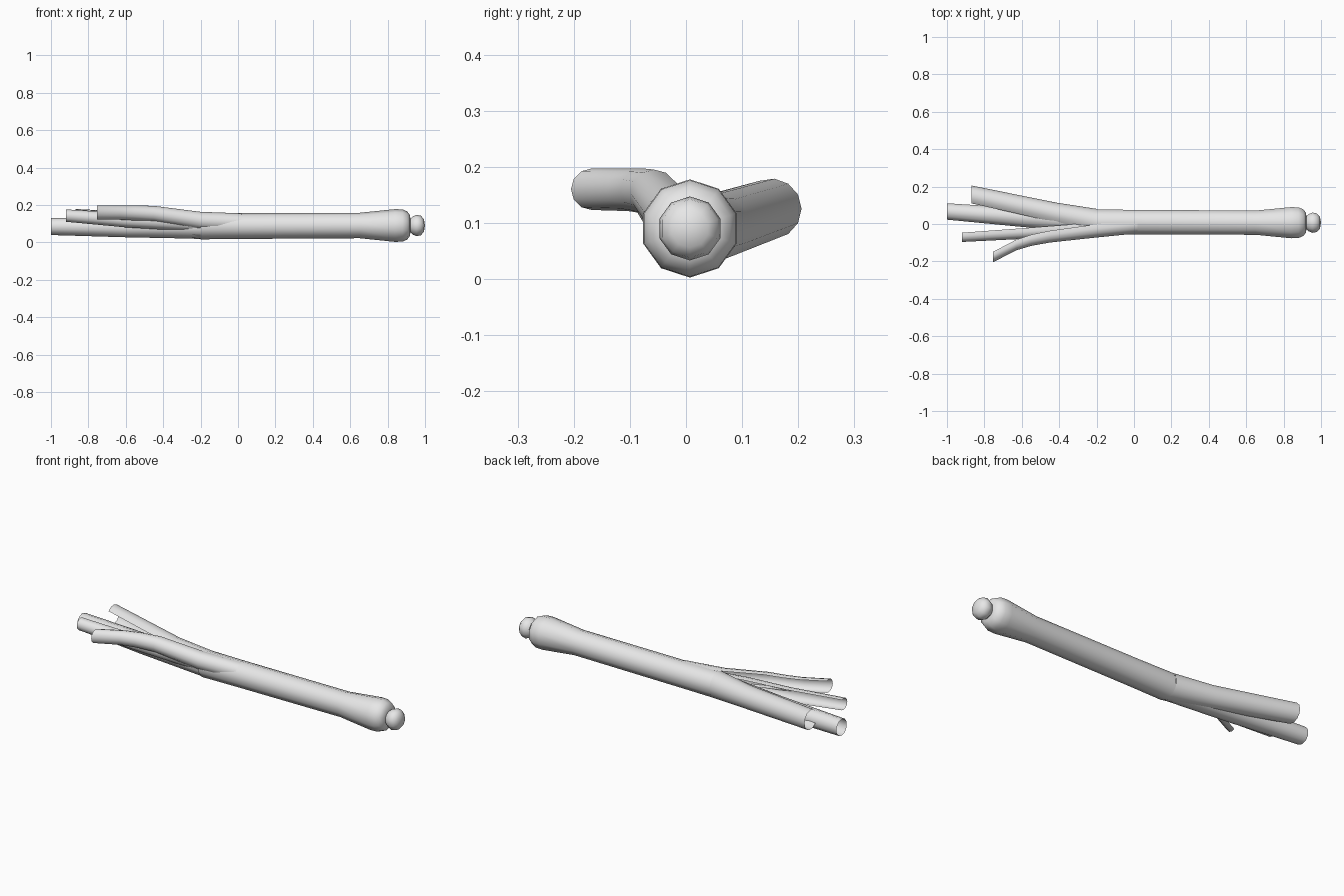
import bpy
from math import sin, cos, radians

cube = bpy.data.objects.get("Cube")
if cube:
    bpy.data.objects.remove(cube, do_unlink=True)

grey = bpy.data.materials.new("pale grey")
grey.use_nodes = True
colour = (0.8, 0.8, 0.8, 1)
grey.diffuse_color = colour
grey.node_tree.nodes["Principled BSDF"].inputs["Base Color"].default_value = colour


def loft(name, stations, sides=10, middle=90, sweep=360):
    """Skin rings (x, y, z, radius) along x; a sweep under 360 leaves a slit."""
    closed = sweep == 360
    count = sides if closed else sides + 1
    start = middle if closed else middle - sweep / 2
    verts, faces = [], []
    for x, y, z, r in stations:
        for i in range(count):
            a = radians(start + sweep * i / sides)
            verts.append((x, y + r * cos(a), z + r * sin(a)))
    for s in range(len(stations) - 1):
        for i in range(sides):
            j = (i + 1) % count
            a, b = s * count, (s + 1) * count
            faces.append((a + i, a + j, b + j, b + i))
    mesh = bpy.data.meshes.new(name)
    mesh.from_pydata(verts, [], faces)
    mesh.materials.append(grey)
    obj = bpy.data.objects.new(name, mesh)
    bpy.context.collection.objects.link(obj)
    bpy.ops.object.select_all(action="DESELECT")
    obj.select_set(True)
    bpy.context.view_layer.objects.active = obj
    bpy.ops.object.mode_set(mode="EDIT")
    bpy.ops.mesh.select_all(action="SELECT")
    bpy.ops.mesh.remove_doubles(threshold=0.0005)
    bpy.ops.mesh.normals_make_consistent(inside=False)
    bpy.ops.object.mode_set(mode="OBJECT")
    bpy.ops.object.shade_smooth_by_angle(angle=radians(50))
    return obj


def turned(profile, y=0.007, z=0.09):
    return [(x, y, z, r) for x, r in profile]


# Long stem swelling into the bulb
loft("stem_and_bulb", [(-0.2, 0.01, 0.087, 0.071), (0, 0.01, 0.087, 0.069)] + turned([
    (0.65, 0.068), (0.84, 0.0875), (0.88, 0.086), (0.905, 0.075),
    (0.92, 0.055), (0.922, 0.03)]))

# Root knob at the end of the bulb
loft("root_knob", turned([
    (0.915, 0.03), (0.935, 0.049), (0.955, 0.057), (0.978, 0.052),
    (0.994, 0.034), (1.0, 0)]))

# Outer leaf, slit along its inner side
loft("outer_leaf", [
    (-0.2, 0.01, 0.087, 0.071), (-0.42, 0.055, 0.093, 0.06),
    (-0.87, 0.152, 0.125, 0.054)], middle=0, sweep=280)

# Full tube in the middle
loft("core_leaf", [
    (0, 0.01, 0.087, 0.055), (-0.2, 0.01, 0.083, 0.064),
    (-0.6, 0.035, 0.08, 0.053), (-1.0, 0.067, 0.085, 0.046)])

# Two channel-shaped leaves peeling off the front
loft("inner_front_leaf", [
    (-0.1, 0.0, 0.095, 0.045), (-0.35, -0.025, 0.108, 0.043),
    (-0.6, -0.042, 0.118, 0.038), (-0.92, -0.063, 0.143, 0.033)],
    sides=8, middle=180, sweep=240)
loft("curled_front_leaf", [
    (0.02, 0.0, 0.105, 0.05), (-0.2, -0.025, 0.116, 0.047),
    (-0.45, -0.057, 0.153, 0.042), (-0.55, -0.077, 0.157, 0.04),
    (-0.63, -0.103, 0.159, 0.038), (-0.755, -0.168, 0.16, 0.037)],
    sides=8, middle=180, sweep=240)
